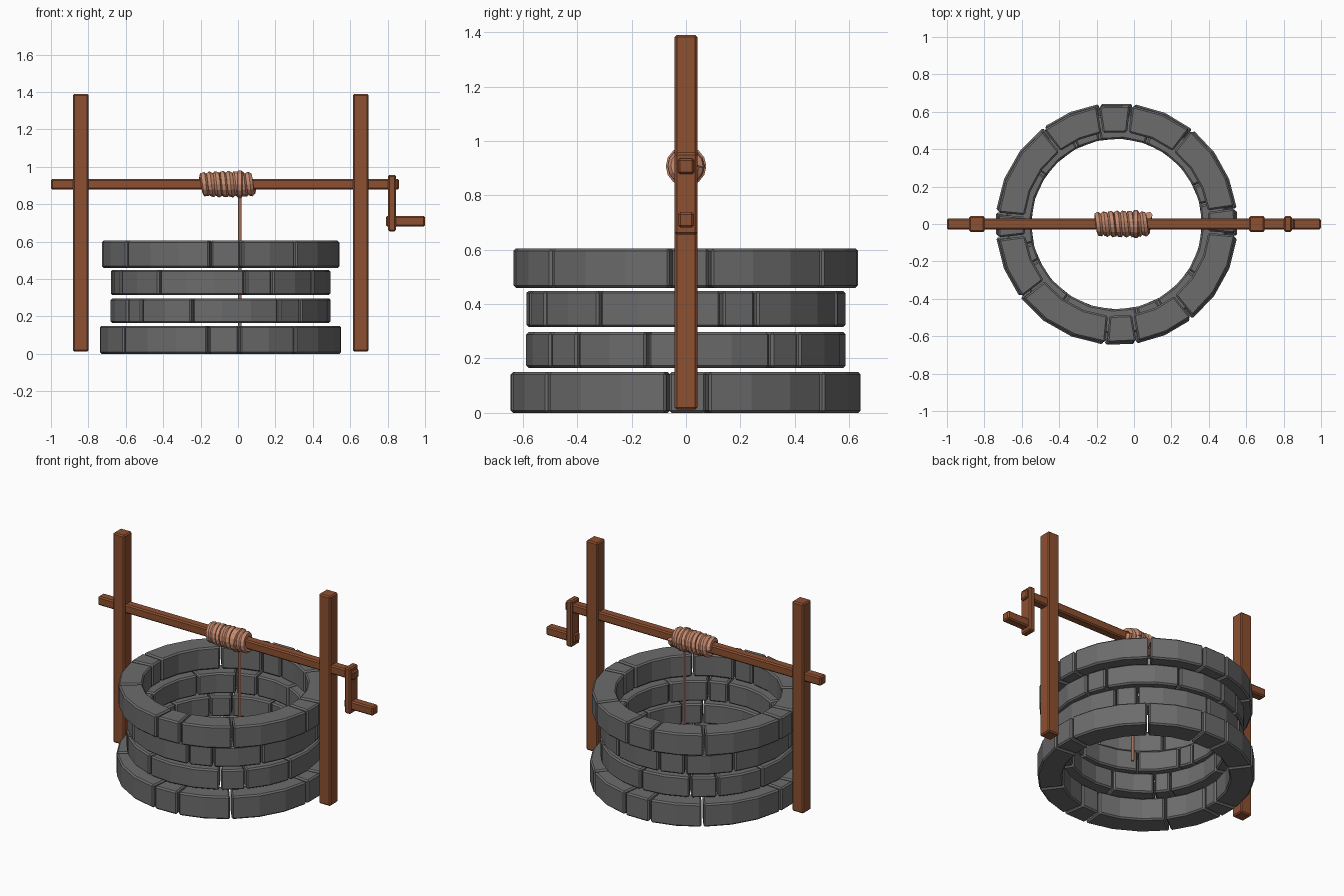
import bpy, bmesh
from math import cos, sin, radians, pi, ceil

if "Cube" in bpy.data.objects:
    bpy.data.objects.remove(bpy.data.objects["Cube"])

def material(name, rgb):
    m = bpy.data.materials.new(name)
    m.diffuse_color = (*rgb, 1)
    m.use_nodes = True
    m.node_tree.nodes["Principled BSDF"].inputs["Base Color"].default_value = m.diffuse_color
    return m

STONE = material("stone", (0.15, 0.15, 0.15))
WOOD = material("wood", (0.27, 0.08, 0.03))
ROPE = material("rope", (0.58, 0.26, 0.16))
CX = -0.093                      # centre of the stone wall
AXLE_Z = 0.907

def finish(name, bm, mat, bevel):
    bmesh.ops.recalc_face_normals(bm, faces=bm.faces)
    me = bpy.data.meshes.new(name)
    bm.to_mesh(me)
    bm.free()
    me.materials.append(mat)
    ob = bpy.data.objects.new(name, me)
    bpy.context.collection.objects.link(ob)
    b = ob.modifiers.new("bevel", 'BEVEL')
    b.width, b.segments = bevel, 1
    b.limit_method, b.angle_limit = 'ANGLE', radians(40)
    return ob

def box(name, x, y, z, bevel=0.008):
    bm = bmesh.new()
    bmesh.ops.create_cube(bm, size=1)
    for v in bm.verts:
        for i, (lo, hi) in enumerate((x, y, z)):
            v.co[i] = lo if v.co[i] < 0 else hi
    return finish(name, bm, WOOD, bevel)

# Joints between the curved stones of one course, in degrees
JOINTS = [-5, 8, 52, 83, 99, 128, 175, 187, 218, 265, 280, 309, 355]

def course(name, r_in, r_out, z0, z1, turn):
    bm = bmesh.new()
    for a, b in zip(JOINTS, JOINTS[1:]):
        a, b = a + turn + 0.5, b + turn - 0.5
        n = max(1, ceil((b - a) / 16))
        rows = []
        for i in range(n + 1):
            t = radians(a + (b - a) * i / n)
            rows.append([bm.verts.new((CX + r * cos(t), r * sin(t), z))
                         for r, z in ((r_in, z0), (r_out, z0), (r_out, z1), (r_in, z1))])
        for p, q in zip(rows, rows[1:]):
            for k in range(4):
                bm.faces.new((p[k], p[(k + 1) % 4], q[(k + 1) % 4], q[k]))
        bm.faces.new(rows[0])
        bm.faces.new(rows[-1])
    finish(name, bm, STONE, 0.009)

# Stone wall
course("base_stones", 0.50, 0.648, 0.0, 0.15, -1)
course("lower_stones", 0.457, 0.588, 0.165, 0.297, 37)
course("upper_stones", 0.457, 0.588, 0.315, 0.449, 18)
course("rim_stones", 0.493, 0.637, 0.46, 0.605, 0)

# Posts, axle and crank
for side, x in (("left", -0.84), ("right", 0.657)):
    box(side + "_post", (x - 0.042, x + 0.042), (-0.042, 0.042), (0.012, 1.39))
box("axle", (-1.0, 0.86), (-0.03, 0.03), (AXLE_Z - 0.029, AXLE_Z + 0.029))
box("crank_arm", (0.802, 0.845), (-0.042, 0.042), (0.655, 0.957))
box("crank_handle", (0.79, 1.0), (-0.029, 0.029), (0.681, 0.738))

def rope(name, points, radius):
    cu = bpy.data.curves.new(name, 'CURVE')
    cu.dimensions = '3D'
    cu.bevel_depth, cu.bevel_resolution, cu.use_fill_caps = radius, 1, True
    sp = cu.splines.new('POLY')
    sp.points.add(len(points) - 1)
    for p, co in zip(sp.points, points):
        p.co = (*co, 1)
    cu.materials.append(ROPE)
    ob = bpy.data.objects.new(name, cu)
    bpy.context.collection.objects.link(ob)
    for s in cu.splines:
        s.use_smooth = False

# Rope wound round the axle, and its hanging end
coil, turns, sides = [], 8, 14
for i in range(turns * sides + 1):
    u, t = i / (turns * sides), 2 * pi * i / sides
    r = 0.046 + 0.007 * sin(pi * u)
    coil.append((-0.195 + 0.275 * u, r * cos(t), AXLE_Z + r * sin(t)))
rope("rope_coil", coil, 0.02)
loop = [(0.01, 0.058 * cos(2 * pi * i / 14), AXLE_Z + 0.058 * sin(2 * pi * i / 14)) for i in range(15)]
rope("rope_outer_loop", loop, 0.019)
rope("hanging_rope", [(0.01, 0, AXLE_Z - 0.05), (0.01, 0, 0.08)], 0.01)
